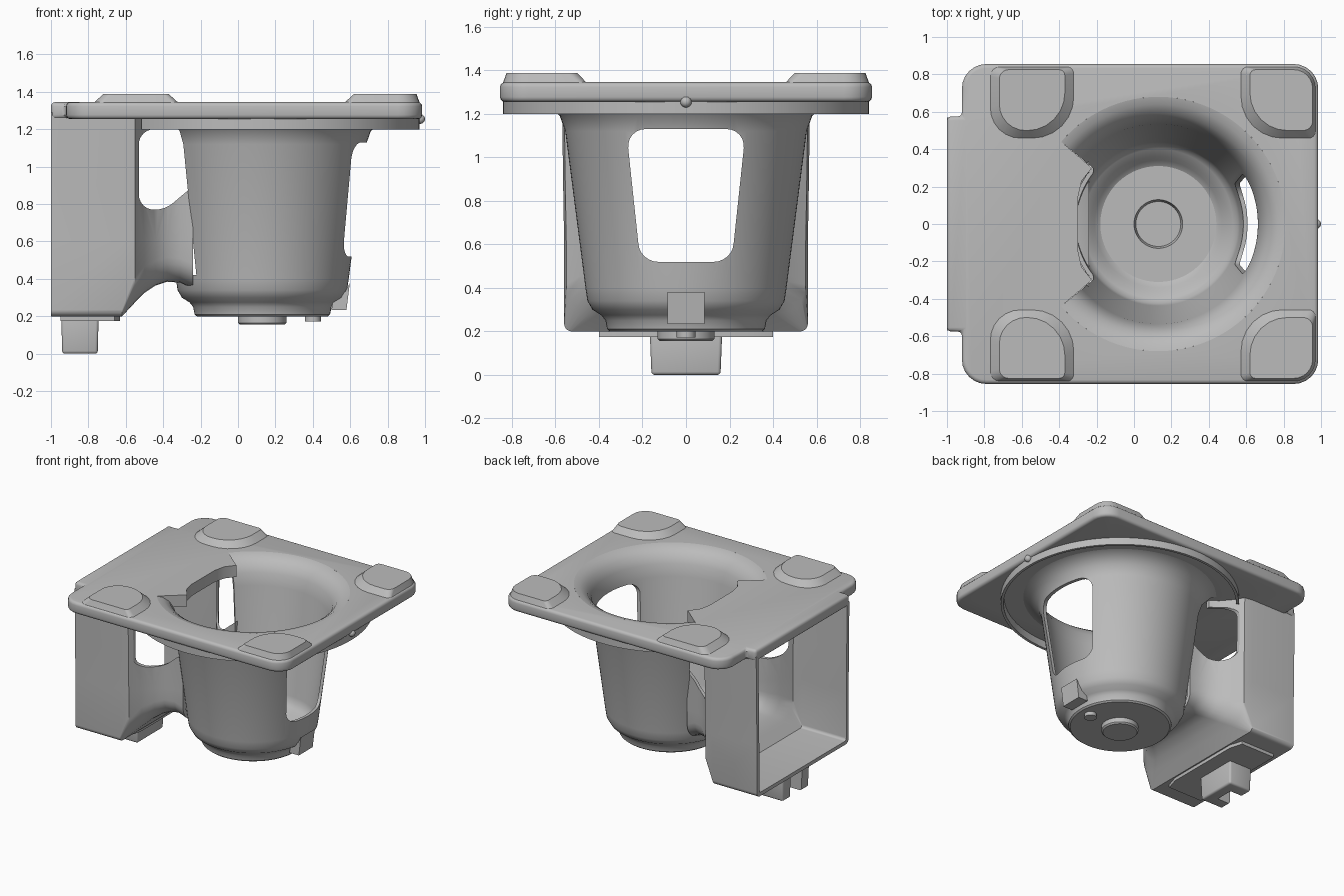
import bpy, bmesh, math
from mathutils import Vector

if "Cube" in bpy.data.objects:
    bpy.data.objects.remove(bpy.data.objects["Cube"], do_unlink=True)

grey = bpy.data.materials.new("plain grey")
grey.use_nodes = True
grey.diffuse_color = (0.5, 0.5, 0.5, 1)
grey.node_tree.nodes["Principled BSDF"].inputs["Base Color"].default_value = (0.5, 0.5, 0.5, 1)

CX = 0.13          # cup axis
TOP = 1.345        # plate top
MAP = {"x": lambda u, v, w: (w, u, v), "y": lambda u, v, w: (u, w, v), "z": lambda u, v, w: (u, v, w)}


def make(name, bm):
    bmesh.ops.recalc_face_normals(bm, faces=bm.faces)
    mesh = bpy.data.meshes.new(name)
    bm.to_mesh(mesh)
    bm.free()
    ob = bpy.data.objects.new(name, mesh)
    bpy.context.collection.objects.link(ob)
    mesh.materials.append(grey)
    return ob


def rounded(corners, steps=6):
    """Polygon from (u, v, radius) corners, each rounded with an arc."""
    out, n = [], len(corners)
    for i, (u, v, r) in enumerate(corners):
        p = Vector((u, v))
        if r == 0:
            out.append(p)
            continue
        a = p + (Vector(corners[i - 1][:2]) - p).normalized() * r
        b = p + (Vector(corners[(i + 1) % n][:2]) - p).normalized() * r
        for k in range(steps + 1):
            t = k / steps
            wa, wp, wb = (1 - t) ** 2, math.sqrt(2) * t * (1 - t), t * t
            out.append((a * wa + p * wp + b * wb) / (wa + wp + wb))
    return out


def prism(name, pts, axis, lo, hi, top_pts=None):
    bm = bmesh.new()
    f = MAP[axis]
    a = [bm.verts.new(f(p[0], p[1], lo)) for p in pts]
    b = [bm.verts.new(f(p[0], p[1], hi)) for p in (top_pts or pts)]
    bm.faces.new(a)
    bm.faces.new(b)
    for i in range(len(a)):
        bm.faces.new((a[i - 1], a[i], b[i], b[i - 1]))
    return make(name, bm)


def block(name, x, y, z, shrink=1.0):
    """Box; shrink scales the low end about its centre."""
    top = [(x[0], y[0]), (x[1], y[0]), (x[1], y[1]), (x[0], y[1])]
    c = ((x[0] + x[1]) / 2, (y[0] + y[1]) / 2)
    low = [(c[0] + (p[0] - c[0]) * shrink, c[1] + (p[1] - c[1]) * shrink) for p in top]
    return prism(name, low, "z", z[0], z[1], top)


def apply(ob, kind, **settings):
    mod = ob.modifiers.new(kind, kind)
    for key, value in settings.items():
        setattr(mod, key, value)
    bpy.context.view_layer.objects.active = ob
    bpy.ops.object.modifier_apply(modifier=mod.name)


def cut(ob, cutter):
    apply(ob, "BOOLEAN", operation="DIFFERENCE", solver="EXACT", object=cutter)
    bpy.data.objects.remove(cutter, do_unlink=True)


def bevel(ob, width, segments=3):
    apply(ob, "BEVEL", width=width, segments=segments, limit_method="ANGLE", angle_limit=math.radians(50))


def lathe(name, profile, steps=96):
    bm = bmesh.new()
    vs = [bm.verts.new((CX + r, 0, z)) for r, z in profile]
    es = [bm.edges.new(pair) for pair in zip(vs, vs[1:])]
    bmesh.ops.spin(bm, geom=vs + es, cent=(CX, 0, 0), axis=(0, 0, 1), angle=math.tau, steps=steps)
    bmesh.ops.remove_doubles(bm, verts=bm.verts, dist=0.0005)
    return make(name, bm)


# Cup with flared mouth, skirt ring and bottom boss: outer wall up, then inner wall down
outer = [(0, 0.155), (0.12, 0.155), (0.13, 0.165), (0.13, 0.2), (0.35, 0.2), (0.362, 0.21), (0.37, 0.25),
         (0.39, 0.275), (0.43, 0.3), (0.453, 0.34), (0.462, 0.4), (0.555, 1.12), (0.58, 1.19),
         (0.64, 1.245), (0.72, 1.265), (0.815, 1.265), (0.82, 1.2), (0.84, 1.2), (0.84, 1.29)]
inner = [(0.68, 1.29), (0.68, TOP), (0.64, 1.335), (0.59, 1.3), (0.555, 1.24), (0.535, 1.15),
         (0.437, 0.38), (0.425, 0.335), (0.4, 0.31), (0.36, 0.285), (0.34, 0.25), (0.31, 0.23),
         (0.13, 0.23), (0.12, 0.19), (0, 0.19)]
cup = lathe("cup", outer + inner)
wedge = [(-0.22, -0.3), (-0.39, -0.44), (-0.55, -0.56), (-1, -0.56)]
cut(cup, prism("throat_cutter", wedge + [(x, -y) for x, y in reversed(wedge)], "z", 0.42, 1.5))
window = rounded([(-0.21, 0.52, 0.08), (0.21, 0.52, 0.08), (0.275, 1.13, 0.09), (-0.275, 1.13, 0.09)])
cut(cup, prism("window_cutter", window, "x", 0.35, 1.1))

# Top plate with a lip over the side housing
plate = prism("top_plate", rounded([
    (0.985, -0.855, 0.13), (0.985, 0.855, 0.13), (-0.92, 0.855, 0.13), (-0.92, 0.575, 0),
    (-1, 0.575, 0), (-1, -0.575, 0), (-0.92, -0.575, 0), (-0.92, -0.855, 0.13)]), "z", 1.255, TOP)
bevel(plate, 0.022)
start = math.atan2(0.44, -0.52)
mouth = [(CX + 0.68 * math.cos(a), 0.68 * math.sin(a))
         for a in (-start + 2 * start * k / 72 for k in range(73))]
tongue = [(-0.225, 0.3), (-0.28, 0.23), (-0.3, 0.14)]
mouth += tongue + [(x, -y) for x, y in reversed(tongue)]
cut(plate, prism("mouth_cutter", mouth, "z", 1, 1.6))

# Four raised corner pads, sloped on the sides facing inwards
for end, s in (("front", -1), ("back", 1)):
    pad_top = [(0.62, s * 0.5, 0.2), (0.955, s * 0.5, 0.05), (0.955, s * 0.825, 0.1), (0.62, s * 0.825, 0.03)]
    pad_base = [(0.55, s * 0.44, 0.23), (0.977, s * 0.44, 0.03), (0.977, s * 0.847, 0.122), (0.55, s * 0.847, 0.04)]
    prism(f"corner_pad_{end}_left", rounded(pad_base), "z", 1.325, 1.388, rounded(pad_top))
    pad_top = [(-0.37, s * 0.5, 0.2), (-0.72, s * 0.5, 0.14), (-0.72, s * 0.825, 0.05), (-0.37, s * 0.825, 0.03)]
    pad_base = [(-0.3, s * 0.44, 0.23), (-0.79, s * 0.44, 0.17), (-0.79, s * 0.847, 0.05), (-0.3, s * 0.847, 0.04)]
    prism(f"corner_pad_{end}_right", rounded(pad_base), "z", 1.325, 1.388, rounded(pad_top))

# Side housing, open at its outer end, narrowing into the neck that joins the cup
WALL = 0.028


def channel(hw, zb, r):
    """U-shaped outline, from the top of one wall round to the other."""
    half = [(hw + 0.01, 1.29), (hw + 0.005, 0.9), (hw, 0.6)]
    for k in range(7):
        a = k / 6 * math.pi / 2
        half.append((hw - r + r * math.cos(a), zb + r - r * math.sin(a)))
    return half + [(0, zb)] + [(-y, z) for y, z in reversed(half)]


sections = [(-1, 0.56, 0.2, 0.035), (-0.62, 0.56, 0.2, 0.035), (-0.55, 0.55, 0.275, 0.14),
            (-0.5, 0.47, 0.325, 0.14), (-0.44, 0.4, 0.365, 0.13), (-0.38, 0.36, 0.385, 0.13),
            (-0.31, 0.335, 0.38, 0.13), (-0.24, 0.33, 0.35, 0.13)]
bm = bmesh.new()
rings = []
for x, hw, zb, r in sections:
    shell = channel(hw, zb, r) + channel(hw - WALL, zb + WALL, r - WALL / 2)[::-1]
    rings.append([bm.verts.new((x, y, z)) for y, z in shell])
for a, b in zip(rings, rings[1:]):
    for j in range(len(a)):
        bm.faces.new((a[j - 1], b[j - 1], b[j], a[j]))
for ring in (rings[0], rings[-1]):
    for j in range(len(ring) // 2 - 1):
        bm.faces.new((ring[j], ring[j + 1], ring[-2 - j], ring[-1 - j]))
housing = make("side_housing", bm)
opening = rounded([(-0.53, 0.77, 0.08), (-0.39, 0.77, 0.05), (-0.2, 0.93, 0), (-0.2, 1.4, 0),
                   (-0.38, 1.4, 0), (-0.38, 1.2, 0), (-0.53, 1.2, 0.08)])
cut(housing, prism("opening_cutter", opening, "y", -0.8, 0.8))

# Housing underside step and notched foot
step = prism("housing_step", [(-0.95, -0.4), (-0.66, -0.4), (-0.63, -0.3), (-0.63, 0.3),
                              (-0.66, 0.4), (-0.95, 0.4)], "z", 0.175, 0.215)
foot = block("housing_foot", (-0.945, -0.745), (-0.167, 0.167), (0, 0.21), 0.95)
bevel(foot, 0.015)
cut(foot, block("foot_cutter", (-1, -0.83), (-0.07, 0.07), (-0.1, 0.17)))

# Small details: tab and pin under the cup, bead on the plate edge
tab = prism("cup_tab", [(0.5, 0.235), (0.58, 0.235), (0.598, 0.38), (0.575, 0.335), (0.545, 0.31),
                        (0.505, 0.27)], "y", -0.085, 0.085)
disc = [(0.4 + 0.043 * math.cos(k * math.tau / 24), 0.043 * math.sin(k * math.tau / 24)) for k in range(24)]
pin = prism("bottom_pin", disc, "z", 0.172, 0.22)
bm = bmesh.new()
bmesh.ops.create_uvsphere(bm, u_segments=16, v_segments=10, radius=0.026)
bead = make("edge_bead", bm)
bead.location = (0.974, 0, 1.255)

# Smooth shading with sharp edges kept
bpy.ops.object.select_all(action="DESELECT")
for ob in bpy.context.collection.objects:
    if ob.type == "MESH" and grey.name in ob.data.materials:
        ob.select_set(True)
        bpy.context.view_layer.objects.active = ob
bpy.ops.object.shade_smooth_by_angle(angle=math.radians(32))
